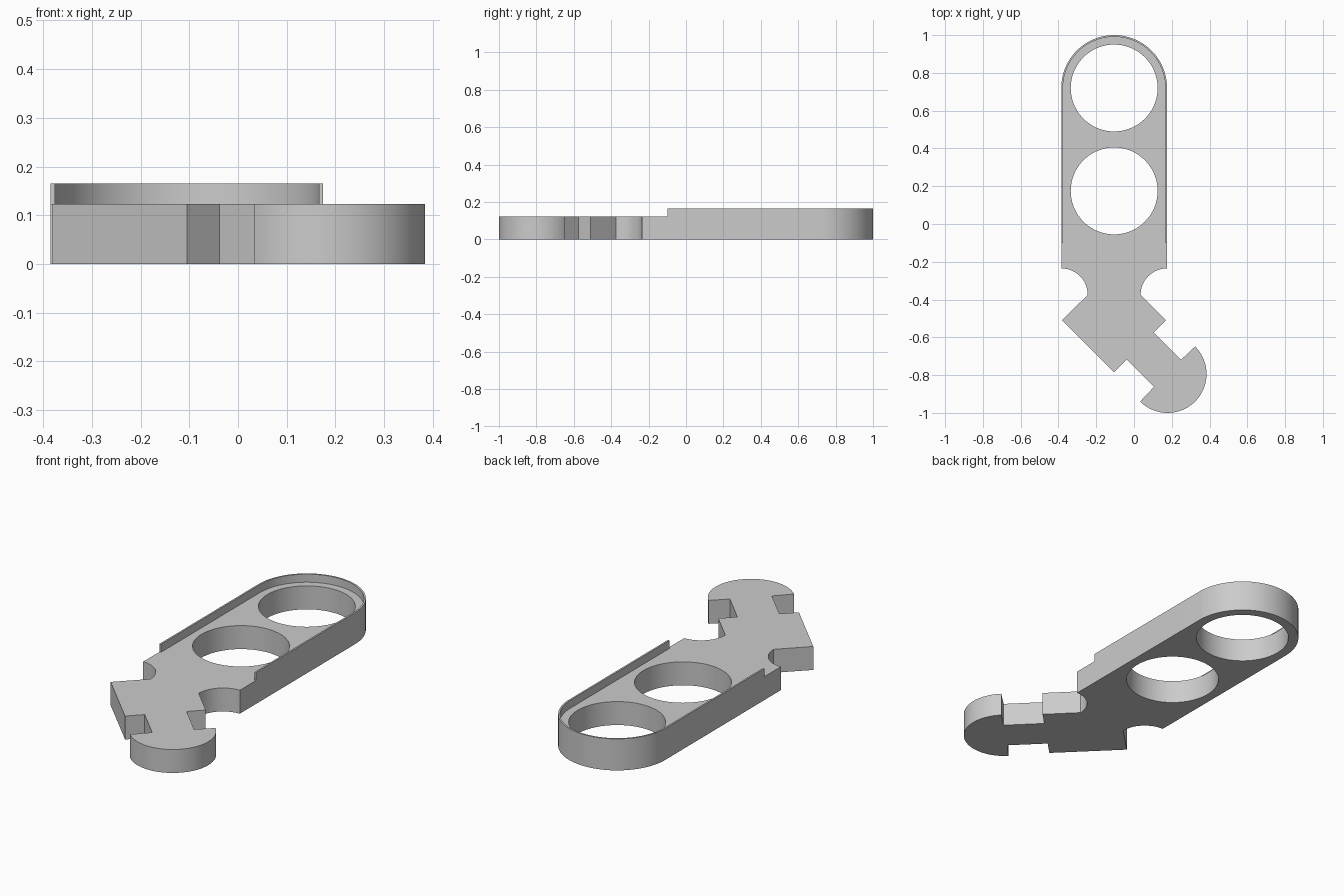
import bpy
import bmesh
from math import cos, sin, radians

cube = bpy.data.objects.get("Cube")
if cube:
    bpy.data.objects.remove(cube, do_unlink=True)

grey = bpy.data.materials.new("plain grey")
grey.use_nodes = True
tone = (0.6, 0.6, 0.6, 1)
grey.diffuse_color = tone
grey.node_tree.nodes["Principled BSDF"].inputs["Base Color"].default_value = tone

CX, HALF = -0.105, 0.28          # centre line and half width of the body
END_Y, LOW_Y = 0.72, -0.375      # rounded end centre, side notch centre
THICK, TOP = 0.123, 0.165        # plate thickness, rim height
WALL, RIM_Y = 0.009, -0.1        # rim thickness and where it starts


def arc(x, y, r, start, end, n=48):
    angles = [radians(start + (end - start) * i / n) for i in range(n + 1)]
    return [(x + r * cos(a), y + r * sin(a)) for a in angles]


def extrude_shape(name, loops, z0, z1):
    """Fill the first loop, leave the others as holes, and extrude."""
    curve = bpy.data.curves.new(name, 'CURVE')
    curve.dimensions = '2D'
    curve.fill_mode = 'BOTH'
    curve.extrude = (z1 - z0) / 2
    for loop in loops:
        spline = curve.splines.new('POLY')
        spline.points.add(len(loop) - 1)
        for point, (x, y) in zip(spline.points, loop):
            point.co = (x, y, 0, 1)
        spline.use_cyclic_u = True
    obj = bpy.data.objects.new(name, curve)
    bpy.context.collection.objects.link(obj)
    bpy.ops.object.select_all(action='DESELECT')
    obj.select_set(True)
    bpy.context.view_layer.objects.active = obj
    bpy.ops.object.convert(target='MESH')
    obj = bpy.context.view_layer.objects.active
    # Weld the caps to the walls and lift into place
    bm = bmesh.new()
    bm.from_mesh(obj.data)
    bmesh.ops.remove_doubles(bm, verts=bm.verts, dist=0.0001)
    bmesh.ops.recalc_face_normals(bm, faces=bm.faces)
    bmesh.ops.translate(bm, verts=bm.verts, vec=(0, 0, (z0 + z1) / 2))
    bm.to_mesh(obj.data)
    bm.free()
    obj.data.materials.clear()
    obj.data.materials.append(grey)
    bpy.ops.object.shade_smooth_by_angle(angle=radians(30))
    return obj


# Plate: rounded end, side notches, angled block, neck and round hook
outline = arc(CX, END_Y, HALF, 0, 180, 64)
outline += arc(CX - HALF, LOW_Y, 0.14, 90, 0, 24)
outline += [(-0.381, -0.51), (CX, -0.785), (-0.038, -0.718), (0.106, -0.862)]
outline += arc(0.178, -0.794, 0.206, 225, 405)
outline += [(0.249, -0.719), (0.105, -0.575), (0.17, -0.51)]
outline += arc(CX + HALF, LOW_Y, 0.14, 180, 90, 24)
holes = [arc(CX, y, 0.23, 0, 360, 72)[:-1] for y in (END_Y, 0.175)]
extrude_shape("plate", [outline] + holes, 0, THICK)

# Thin raised rim around the rounded end
outer = arc(CX, END_Y, HALF, 0, 180, 64)
inner = arc(CX, END_Y, HALF - WALL, 180, 0, 64)
rim = [(CX + HALF, RIM_Y)] + outer + [(CX - HALF, RIM_Y), (CX - HALF + WALL, RIM_Y)]
rim += inner + [(CX + HALF - WALL, RIM_Y)]
extrude_shape("rim", [rim], THICK, TOP)
